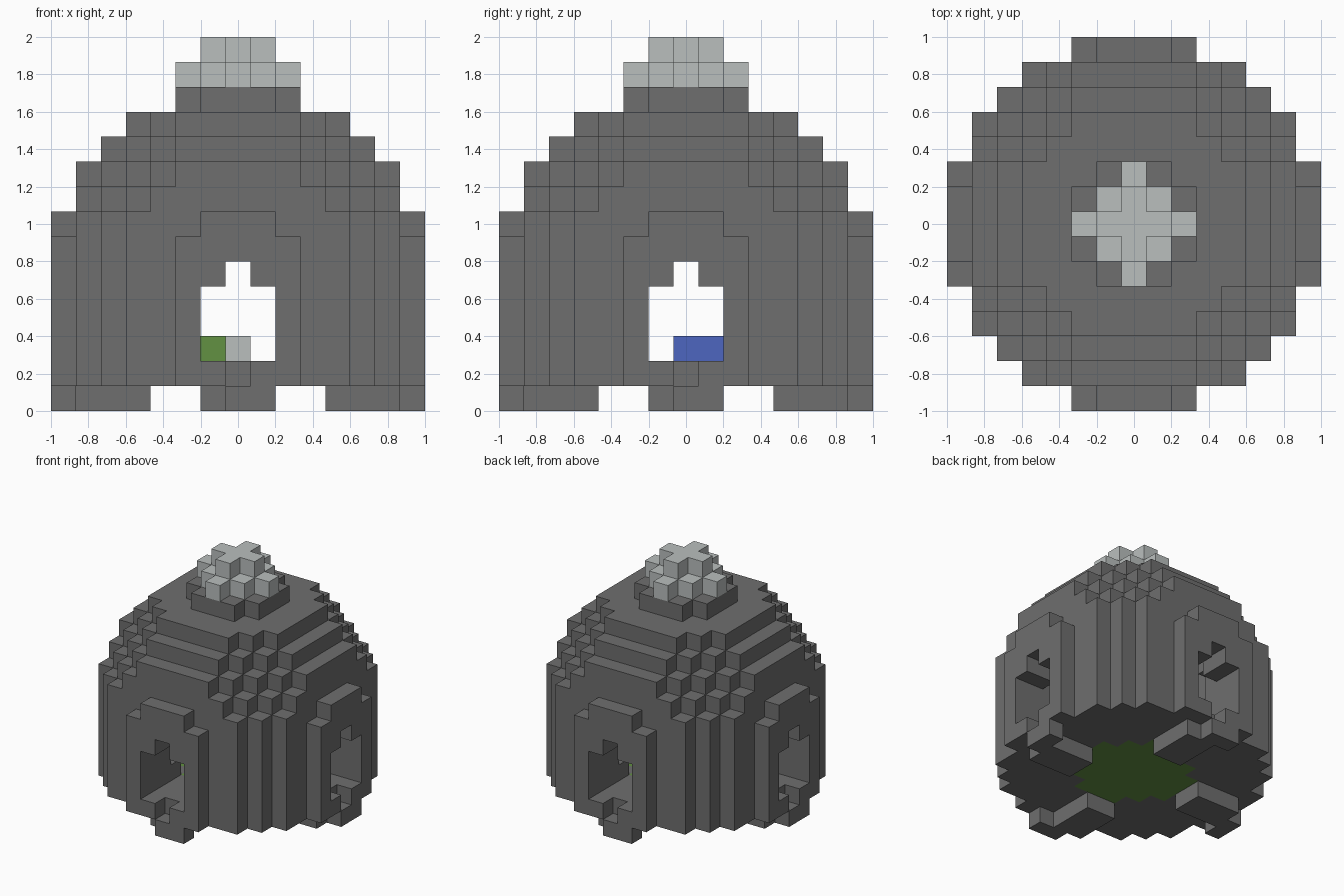
import bpy
import bmesh

old = bpy.data.objects.get("Cube")
if old:
    bpy.data.objects.remove(old, do_unlink=True)

U = 2 / 15          # edge of one block
MID = 5             # layer of the dome's centre
SPAN = range(-7, 8)


def material(name, rgb):
    m = bpy.data.materials.new(name)
    m.use_nodes = True
    m.diffuse_color = (*rgb, 1)
    bsdf = next(n for n in m.node_tree.nodes if n.type == 'BSDF_PRINCIPLED')
    bsdf.inputs["Base Color"].default_value = (*rgb, 1)
    bsdf.inputs["Roughness"].default_value = 0.9
    return m


stone = material("dark_stone", (0.156, 0.156, 0.156))
pale = material("pale_stone", (0.49, 0.52, 0.515))
green = material("grass_green", (0.122, 0.283, 0.054))
blue = material("blue", (0.074, 0.133, 0.527))


def blocks(name, cells, mat):
    """Skin a set of grid cells with only its exposed square faces."""
    cells = set(cells)
    bm = bmesh.new()
    verts = {}

    def vert(p):
        if p not in verts:
            x, y, z = p
            verts[p] = bm.verts.new(((x - 0.5) * U, (y - 0.5) * U, z * U))
        return verts[p]

    for c in cells:
        for axis in range(3):
            b, d = (axis + 1) % 3, (axis + 2) % 3
            for side in (0, 1):
                near = list(c)
                near[axis] += 2 * side - 1
                if tuple(near) in cells:
                    continue
                ring = []
                for i, j in ((0, 0), (1, 0), (1, 1), (0, 1)):
                    p = list(c)
                    p[axis] += side
                    p[b] += i
                    p[d] += j
                    ring.append(vert(tuple(p)))
                bm.faces.new(ring if side else ring[::-1])
    mesh = bpy.data.meshes.new(name)
    bm.to_mesh(mesh)
    bm.free()
    mesh.materials.append(mat)
    ob = bpy.data.objects.new(name, mesh)
    bpy.context.collection.objects.link(ob)
    return ob


def four_sides(cells):
    """Repeat cells of the front side around the vertical axis."""
    out = set()
    for x, y, z in cells:
        for _ in range(4):
            out.add((x, y, z))
            x, y = -y, x
    return out


# Solid body: a ball on top of an upright wall
body = {(x, y, z) for x in SPAN for y in SPAN for z in range(1, 13)
        if x * x + y * y + max(z - MID, 0) ** 2 <= 56}

# Round room inside, with its floor disc one layer below
room = {(x, y, z) for x, y, z in body
        if x * x + y * y + (z - MID) ** 2 <= 27}
floor = {c for c in room if c[2] == 1}

# Pointed openings in the four walls, and a slot in each sill
opening = {(x, y, z) for x in (-1, 0, 1) for y in range(-7, -2)
           for z in (2, 3, 4)}
opening |= {(0, y, 5) for y in range(-7, -2)}
opening.add((0, -7, 1))

blocks("dome", body - room - four_sides(opening), stone)
blocks("floor", floor, green)

# Stepped feet under the four openings
foot = {(x, -7, 0) for x in (0, 1)}
foot |= {(x, y, 0) for x in (-1, 0) for y in (-6, -5, -4)}
blocks("feet", four_sides(foot), stone)

# Pale finial on the crown
finial = {(x, y, 15 - r) for r in (1, 2) for x in SPAN for y in SPAN
          if abs(x) + abs(y) <= r}
blocks("finial", finial, pale)

# Small blocks standing on the floor
blocks("blue_blocks", {(0, 0, 2), (0, 1, 2)}, blue)
blocks("green_block", {(-1, 0, 2)}, green)
blocks("pale_block", {(0, -2, 2)}, pale)
